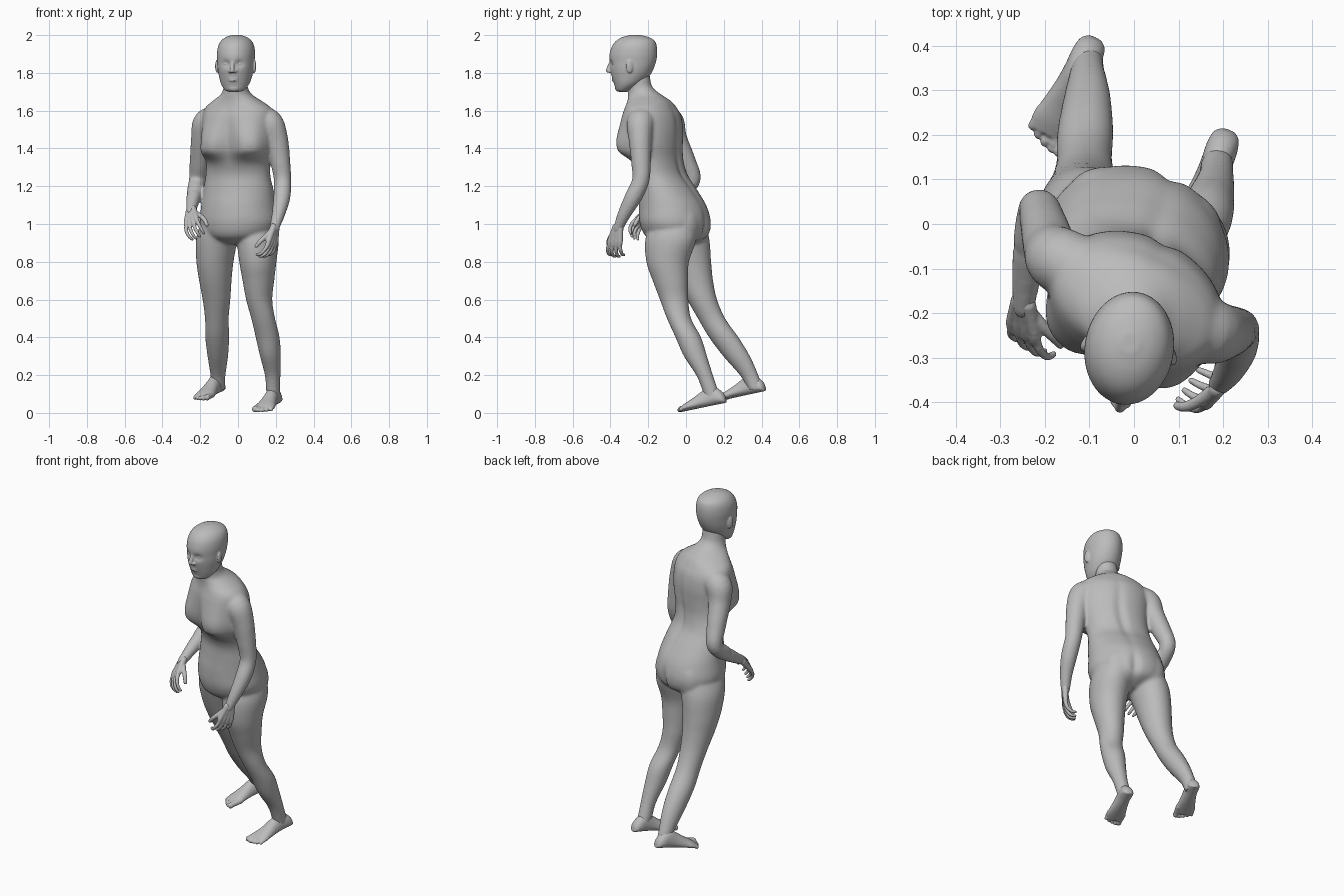
import bpy, bmesh, math
from mathutils import Vector, Matrix

if "Cube" in bpy.data.objects:
    bpy.data.objects.remove(bpy.data.objects["Cube"])

skin = bpy.data.materials.new("plain_grey")
skin.use_nodes = True
skin.diffuse_color = (0.5, 0.5, 0.5, 1)
skin.node_tree.nodes["Principled BSDF"].inputs["Base Color"].default_value = (0.5, 0.5, 0.5, 1)


def spline(points, steps=5):
    """Catmull-Rom interpolation of tuples of any length."""
    pts = [Vector(p) for p in points]
    out = []
    for i in range(len(pts) - 1):
        a, b, c, d = pts[max(i - 1, 0)], pts[i], pts[i + 1], pts[min(i + 2, len(pts) - 1)]
        for k in range(steps):
            t = k / steps
            out.append(b + (c - a) * (t / 2) + (a * 2 - b * 5 + c * 4 - d) * (t * t / 2)
                       + (b * 3 - a - c * 3 + d) * (t ** 3 / 2))
    return out + [pts[-1]]


def bridge(bm, rings):
    """Skin closed rings of points into a capped solid."""
    loops = [[bm.verts.new(p) for p in ring] for ring in rings]
    n = len(loops[0])
    faces = [bm.faces.new((lo[i], lo[(i + 1) % n], hi[(i + 1) % n], hi[i]))
             for lo, hi in zip(loops, loops[1:]) for i in range(n)]
    faces += [bm.faces.new(loops[0][::-1]), bm.faces.new(loops[-1])]
    bmesh.ops.recalc_face_normals(bm, faces=faces)


def loft(bm, stations, yaw=0, n=64, shape=None):
    """Level oval sections: x, y, z, half width, half depth."""
    spin = Matrix.Rotation(math.radians(yaw), 3, 'Z')
    rings = []
    for x, y, z, a, b in spline(stations):
        ring = []
        for i in range(n):
            t = math.tau * i / n
            p = Vector((max(a, 0.004) * math.cos(t), max(b, 0.004) * math.sin(t), 0))
            if shape:
                shape(p, z)
            ring.append(spin @ p + Vector((x, y, z)))
        rings.append(ring)
    bridge(bm, rings)


def tube(bm, stations, n=20, steps=5):
    """Round sections across a path: x, y, z, radius; ends rounded."""
    path = spline(stations, steps)
    rings = []
    for i, s in enumerate(path):
        p, r = Vector(s[:3]), s[3]
        d = (Vector(path[min(i + 1, len(path) - 1)][:3]) - Vector(path[max(i - 1, 0)][:3])).normalized()
        u = d.cross(Vector((0.3, 0.9, 0.1)) if abs(d.y) < 0.8 else Vector((1, 0, 0))).normalized()
        v = d.cross(u)
        caps = [(0, 1)]
        if i == 0:
            caps = [(-0.9, 0.4), (-0.6, 0.8), (0, 1)]
        elif i == len(path) - 1:
            caps = [(0, 1), (0.6, 0.8), (0.9, 0.4)]
        for off, k in caps:
            rings.append([p + d * off * r + (u * math.cos(math.tau * j / n) + v * math.sin(math.tau * j / n)) * r * k
                          for j in range(n)])
    bridge(bm, rings)


def ball(bm, centre, radii, yaw=0):
    m = (Matrix.Translation(centre) @ Matrix.Rotation(math.radians(yaw), 4, 'Z')
         @ Matrix.Diagonal((*radii, 1)))
    bmesh.ops.create_uvsphere(bm, u_segments=24, v_segments=16, radius=1, matrix=m)


def finish(name, bm, voxel, smooth):
    """Fuse the overlapping volumes into one smooth skin."""
    mesh = bpy.data.meshes.new(name)
    bm.to_mesh(mesh)
    bm.free()
    mesh.materials.append(skin)
    ob = bpy.data.objects.new(name, mesh)
    bpy.context.collection.objects.link(ob)
    fuse = ob.modifiers.new("fuse", 'REMESH')
    fuse.mode, fuse.voxel_size, fuse.use_smooth_shade = 'VOXEL', voxel, True
    relax = ob.modifiers.new("relax", 'SMOOTH')
    relax.factor, relax.iterations = 0.5, smooth


def bump(d, w, power=2):
    return math.exp(-abs(d / w) ** power)


# Trunk, with a groove down the spine, a cleft seat and a bust
def contour(p, z):
    if p.y > 0:
        p.y -= 0.014 * bump(p.x, 0.022) * bump(z - 1.36, 0.2) + 0.02 * bump(p.x, 0.02) * bump(z - .97, .07)
    else:
        side = 1 if p.x > 0 else -1
        push = .056 * bump(abs(p.x) - .1, .085, 3) * bump(z - 1.39, .15 if z > 1.39 else .045)
        p.y -= push
        p.x += side * push * .5


body = bmesh.new()
loft(body, [(0, -.05, .89, .06, .07), (.002, -.05, .93, .17, .155), (.005, -.056, 1.0, .212, .182),
            (.005, -.069, 1.09, .206, .174), (.003, -.093, 1.18, .194, .142), (0, -.12, 1.26, .181, .114),
            (.005, -.147, 1.34, .18, .12), (.012, -.163, 1.42, .192, .134), (.01, -.168, 1.5, .2, .14),
            (.006, -.175, 1.57, .2, .136), (.002, -.183, 1.615, .182, .122), (-.003, -.193, 1.65, .135, .11),
            (-.008, -.218, 1.685, .082, .09), (-.012, -.243, 1.72, .064, .07),
            (-.012, -.253, 1.76, .062, .066), (-.012, -.26, 1.82, .06, .066)], yaw=-25, shape=contour)
for centre in ((.1, -.006, 1.0), (-.056, .042, 1.0)):
    ball(body, centre, (.1, .085, .12), -20)

# Arms
tube(body, [(.09, -.21, 1.555, .07), (.163, -.24, 1.535, .075), (.203, -.242, 1.45, .062),
            (.224, -.238, 1.33, .053), (.236, -.24, 1.23, .046), (.232, -.28, 1.14, .045),
            (.213, -.328, 1.05, .035), (.19, -.362, .97, .025)])
tube(body, [(-.09, -.11, 1.555, .07), (-.163, -.083, 1.535, .075), (-.187, -.055, 1.45, .062),
            (-.203, 0, 1.33, .053), (-.215, .033, 1.235, .045), (-.228, -.03, 1.17, .043),
            (-.24, -.11, 1.115, .034), (-.248, -.19, 1.065, .025)])

# Legs
loft(body, [(.092, -.06, 1.02, .1, .12), (.104, -.08, .92, .109, .137), (.105, -.097, .8, .097, .114),
            (.108, -.083, .7, .083, .094), (.112, -.063, .6, .069, .076), (.133, -.037, .5, .063, .064),
            (.157, .012, .4, .063, .068), (.171, .05, .3, .054, .062), (.183, .098, .2, .041, .045),
            (.186, .128, .12, .037, .042), (.188, .14, .07, .033, .04)], yaw=-15)
loft(body, [(-.09, -.03, 1.02, .1, .13), (-.112, -.005, .92, .108, .13), (-.122, .02, .8, .097, .114),
            (-.12, .047, .7, .085, .097), (-.114, .085, .6, .073, .08), (-.112, .135, .5, .062, .073),
            (-.11, .2, .4, .062, .079), (-.107, .268, .3, .053, .072), (-.106, .334, .2, .039, .05),
            (-.104, .362, .14, .035, .042), (-.104, .365, .12, .033, .038)], yaw=-15)
finish("trunk_and_limbs", body, .008, 9)


# Head, with hollowed eye sockets
def sockets(p, z):
    if p.y < 0:
        p.y += 0.013 * bump(abs(p.x) - .034, .022) * bump(z - 1.848, .018)


head = bmesh.new()
profile = [(1.7, -.354, -.31, .025), (1.708, -.368, -.29, .05), (1.74, -.38, -.235, .074),
           (1.78, -.393, -.195, .087), (1.82, -.402, -.172, .095), (1.86, -.406, -.158, .098),
           (1.9, -.405, -.152, .1), (1.94, -.393, -.154, .095), (1.97, -.37, -.166, .08),
           (1.99, -.335, -.2, .054), (2.001, -.29, -.245, .02)]
loft(head, [(-.01 - .16 * (-.275 - (f + b) / 2), (f + b) / 2, z, w, (b - f) / 2) for z, f, b, w in profile],
     yaw=-9, shape=sockets)
turn = Matrix.Translation((-.01, -.275, 0)) @ Matrix.Rotation(math.radians(-9), 4, 'Z')
tube(head, [(*(turn @ Vector((0, y, z))), r) for y, z, r in
            ((-.12, 1.865, .009), (-.127, 1.845, .01), (-.136, 1.822, .012), (-.138, 1.812, .013))])
for side in (-1, 1):
    ball(head, turn @ Vector((side * .013, -.126, 1.808)), (.011, .013, .009))
    ball(head, turn @ Vector((side * .034, -.099, 1.847)), (.018, .015, .01))
    ball(head, turn @ Vector((side * .099, -.008, 1.835)), (.009, .02, .036), -9 + side * 18)
for z, w in ((1.772, .028), (1.76, .024)):
    ball(head, turn @ Vector((0, -.107, z)), (w, .012, .0065), -9)
ball(head, turn @ Vector((0, -.082, 1.722)), (.035, .02, .022), -9)
finish("head", head, .004, 3)


# Hands: palm, four curled fingers and a thumb
def hand(name, wrist, along, spread, curl):
    along, spread, curl = (Vector(v).normalized() for v in (along, spread, curl))
    bm = bmesh.new()

    def chain(steps, radius):
        tube(bm, [(*(Vector(wrist) + along * a + spread * s + curl * c), radius * k)
                  for (a, s, c), k in zip(steps, (1.15, 1, .9, .75))], n=12, steps=3)

    for i in range(4):
        s = -.033 + i * .022
        reach = (.82, .97, 1, .92)[i]
        chain([(-.015, s * .4, 0), (.03, s * .75, 0), (.065, s, 0), (.088, s, .002)], .016)
        chain([(.08, s, .002), (.08 + .035 * reach, s * 1.25, .008),
               (.08 + .064 * reach, s * 1.3, .03), (.08 + .07 * reach, s * 1.2, .055)], .01)
    chain([(.01, .016, .006), (.045, .044, .018), (.075, .062, .034), (.1, .064, .05)], .0135)
    finish(name, bm, .004, 2)


hand("left_hand", (.192, -.363, .97), (-.17, -.2, -.96), (-.55, -.8, .1), (-.75, .5, .05))
hand("right_hand", (-.248, -.187, 1.066), (0, -.74, -.67), (.75, -.4, .45), (.6, .3, -.6))


# Feet: flat-soled sections and five toes
def foot(name, heel, yaw, inner):
    m = (Matrix.Translation(heel) @ Matrix.Rotation(math.radians(yaw), 4, 'Z')
         @ Matrix.Rotation(math.radians(11), 4, 'X'))
    bm = bmesh.new()
    rings = []
    for t, w, h in spline([(0, .015, .035), (.012, .03, .06), (.04, .036, .09), (.075, .036, .105),
                           (.12, .039, .086), (.17, .047, .062), (.215, .055, .044), (.245, .05, .03)]):
        ring = []
        for i in range(28):
            a = math.tau * i / 28
            up = math.sin(a)
            ring.append(m @ Vector((w * math.cos(a), -t, h * (.35 + .65 * up if up > 0 else .35 + .35 * up))))
        rings.append(ring)
    bridge(bm, rings)
    for i in range(5):
        x = inner * (.038 - i * .0205)
        r = (.017, .012, .0115, .011, .0105)[i]
        tip = .284 - (0, .002, .008, .018, .03)[i]
        tube(bm, [(*(m @ Vector((x, -.2, .02))), r), (*(m @ Vector((x, -tip + .03, .018))), r * .9),
                  (*(m @ Vector((x, -tip + r, r))), r)], n=12, steps=3)
    finish(name, bm, .004, 3)


foot("left_foot", (.212, .213, .054), -19, -1)
foot("right_foot", (-.086, .42, .116), -25, 1)
